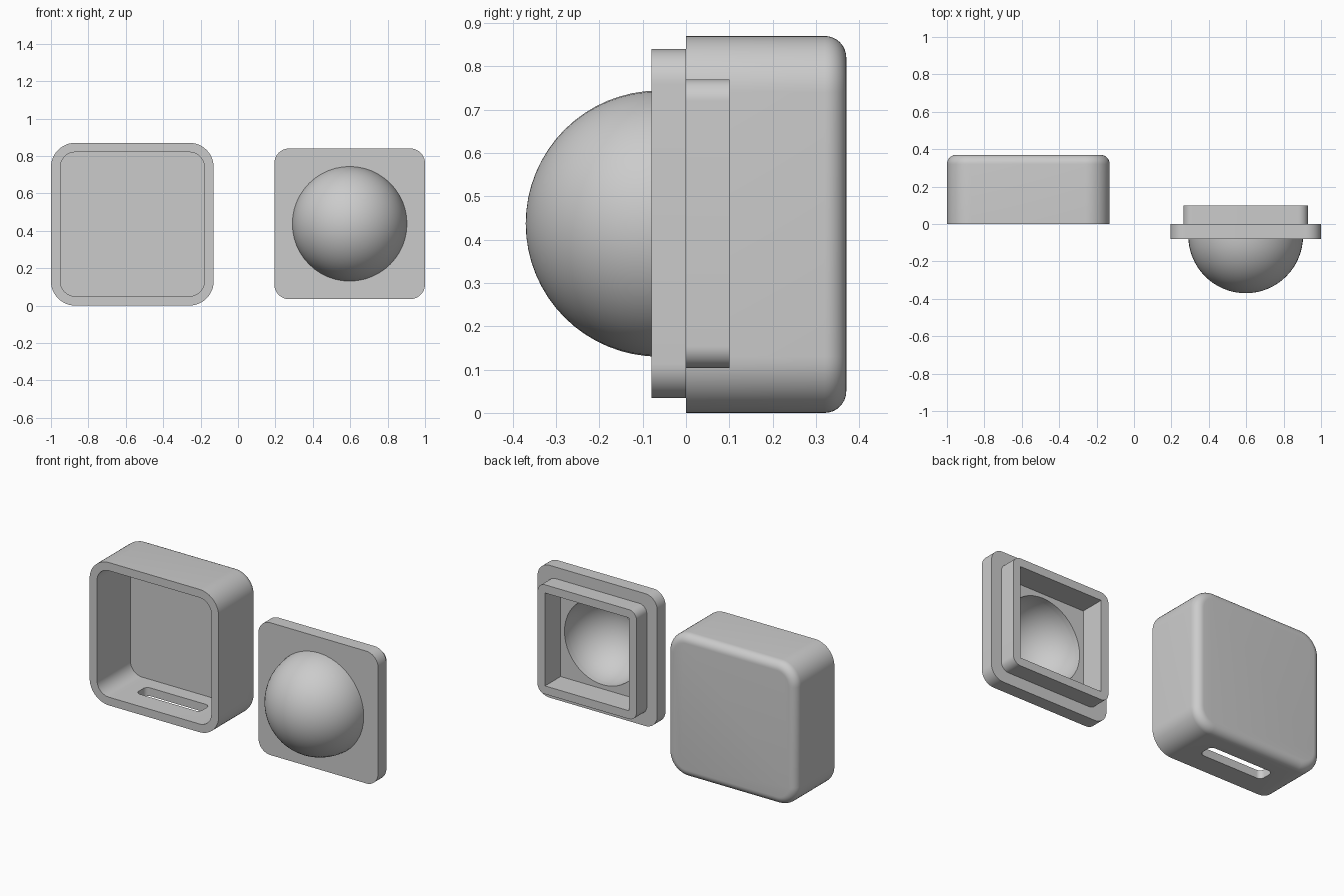
import bpy, bmesh
from math import sin, cos, pi, sqrt

cube = bpy.data.objects.get("Cube")
if cube:
    bpy.data.objects.remove(cube, do_unlink=True)

CORNER_STEPS = 12
WALL = 0.05


def rounded_rect(hx, hz, radius, y):
    """Loop in the XZ plane; radius == half size gives a circle."""
    points = []
    for quarter, (sx, sz) in enumerate([(1, 1), (-1, 1), (-1, -1), (1, -1)]):
        for i in range(CORNER_STEPS + 1):
            a = (quarter + i / CORNER_STEPS) * pi / 2
            points.append((sx * (hx - radius) + radius * cos(a), y,
                           sz * (hz - radius) + radius * sin(a)))
    return points


def square(half, radius, y):
    return rounded_rect(half, half, radius, y)


def circle(radius, y):
    return square(radius, radius, y)


def loft(name, loops, location, closed=False):
    """Skin a chain of loops; cap the ends unless the chain is closed."""
    bm = bmesh.new()
    rings = [[bm.verts.new(p) for p in loop] for loop in loops]
    pairs = list(zip(rings, rings[1:]))
    if closed:
        pairs.append((rings[-1], rings[0]))
    else:
        bm.faces.new(rings[0])
        bm.faces.new(rings[-1])
    count = len(rings[0])
    for a, b in pairs:
        for i in range(count):
            j = (i + 1) % count
            bm.faces.new((a[i], a[j], b[j], b[i]))
    bmesh.ops.remove_doubles(bm, verts=bm.verts, dist=1e-5)
    bmesh.ops.recalc_face_normals(bm, faces=bm.faces)
    mesh = bpy.data.meshes.new(name)
    bm.to_mesh(mesh)
    bm.free()
    obj = bpy.data.objects.new(name, mesh)
    obj.location = location
    bpy.context.collection.objects.link(obj)
    return obj


def activate(obj):
    bpy.ops.object.select_all(action='DESELECT')
    obj.select_set(True)
    bpy.context.view_layer.objects.active = obj


# Open-fronted housing with a rounded back edge
half, corner, depth, fillet = 0.435, 0.13, 0.37, 0.05
loops = [square(half - WALL, corner - WALL, depth - WALL),
         square(half - WALL, corner - WALL, 0),
         square(half, corner, 0)]
for i in range(9):
    a = i / 8 * pi / 2
    inset = fillet * (1 - cos(a))
    loops.append(square(half - inset, corner - inset,
                        depth - fillet + fillet * sin(a)))
housing = loft("housing", loops, (-0.565, 0, half))

# Slot through the underside of the housing
cutter = loft("slot_cutter",
              [rounded_rect(0.215, 0.05, 0.03, y) for y in (-0.1, 0.1)],
              (-0.565, 0.18, 0))
cutter.rotation_euler.x = pi / 2
cutter.hide_render = True
slot = housing.modifiers.new("slot", 'BOOLEAN')
slot.operation = 'DIFFERENCE'
slot.solver = 'EXACT'
slot.object = cutter
activate(housing)
bpy.ops.object.modifier_apply(modifier=slot.name)
bpy.data.objects.remove(cutter, do_unlink=True)

# Lid: plate, rear tongue with square pocket, and hollow front dome
plate, tongue, plate_front, pocket_floor = 0.403, 0.333, -0.08, -0.05
pocket = tongue - WALL
dome_y, dome_r = -0.063, 0.307


def dome_rings(radius, steps=16):
    """Rings from the plate's front to the pole of the dome."""
    rim = sqrt(radius ** 2 - (dome_y - plate_front) ** 2)
    rings = [circle(rim, plate_front)]
    for i in range(1, steps + 1):
        a = i / steps * pi / 2
        rings.append(circle(max(0, radius * cos(a)), dome_y - radius * sin(a)))
    return rings


outer = dome_rings(dome_r)
inner = dome_rings(dome_r - WALL)
loops = [circle(dome_r - WALL, pocket_floor),
         square(pocket, 0, pocket_floor),
         square(pocket, 0, 0.1),
         square(tongue, 0.05, 0.1),
         square(tongue, 0.05, 0),
         square(plate, 0.08, 0),
         square(plate, 0.08, plate_front)]
# The two dome skins end in separate poles, so skin front and back apart
front = loops[3:] + outer
back = inner[::-1] + loops[:4]
lid = loft("domed_lid", back, (0.597, 0, 0.437))
shell = loft("lid_front", front, lid.location)

# Join both skins into one shell and drop the flat end caps
bm = bmesh.new()
bm.from_mesh(lid.data)
bm.from_mesh(shell.data)
caps = [f for f in bm.faces if len(f.verts) > 4]
bmesh.ops.delete(bm, geom=caps, context='FACES_ONLY')
bmesh.ops.remove_doubles(bm, verts=bm.verts, dist=1e-5)
bmesh.ops.recalc_face_normals(bm, faces=bm.faces)
bm.to_mesh(lid.data)
bm.free()
bpy.data.objects.remove(shell, do_unlink=True)

for obj in (housing, lid):
    activate(obj)
    bpy.ops.object.shade_smooth_by_angle(angle=pi / 6)
